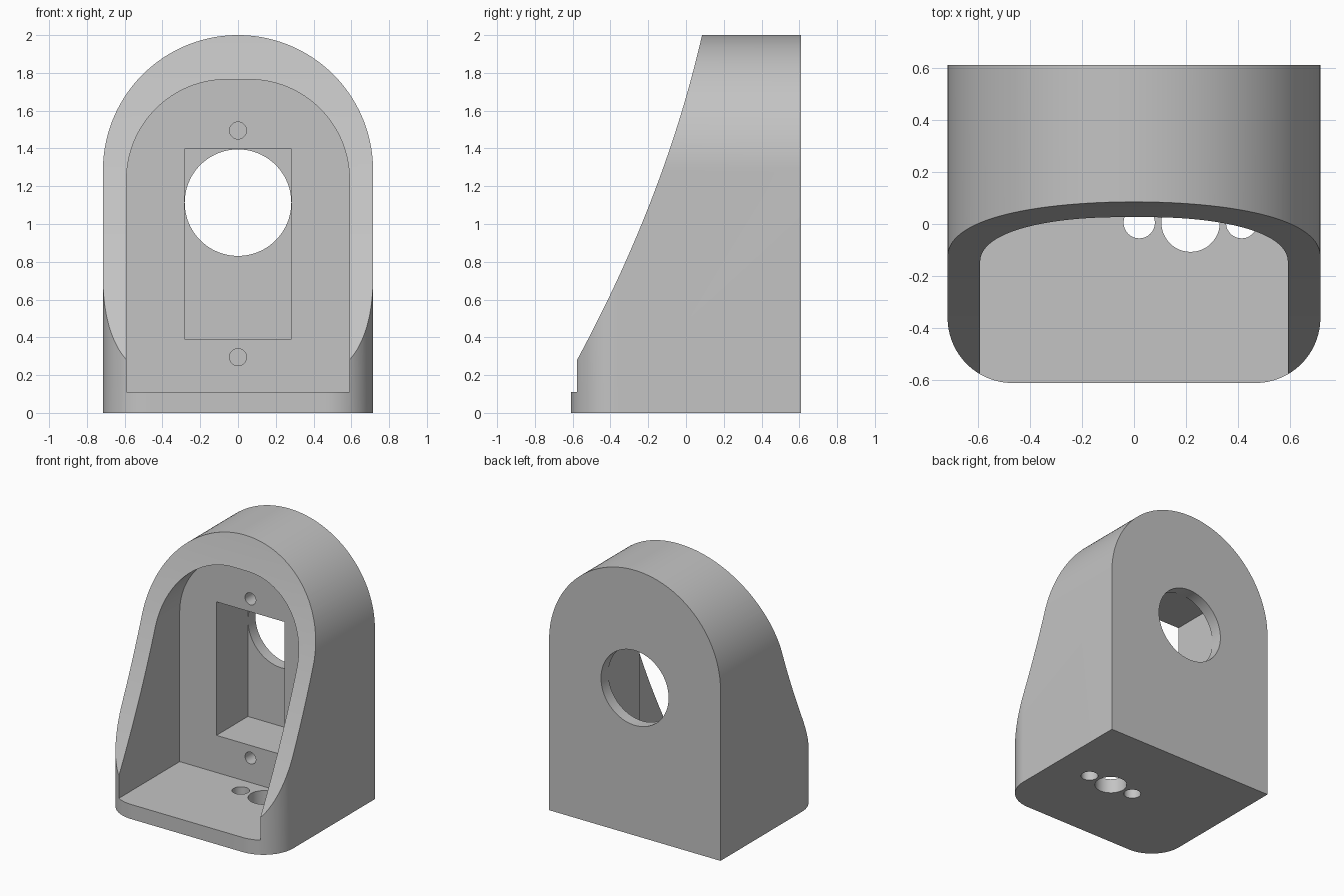
import bpy, bmesh, math
from mathutils import Vector

if "Cube" in bpy.data.objects:
    bpy.data.objects.remove(bpy.data.objects["Cube"])

grey = bpy.data.materials.new("plain grey")
grey.diffuse_color = (0.55, 0.55, 0.55, 1)
grey.use_nodes = True
grey.node_tree.nodes["Principled BSDF"].inputs["Base Color"].default_value = grey.diffuse_color


def arc(cx, cy, r, a0, a1, n):
    """Points on an arc, angles in degrees."""
    return [(cx + r * math.cos(math.radians(a0 + (a1 - a0) * i / n)),
             cy + r * math.sin(math.radians(a0 + (a1 - a0) * i / n))) for i in range(n + 1)]


def prism(name, pts, axis, lo, hi):
    """Extrude a 2D outline along one axis from lo to hi."""
    place = {'X': lambda p, d: (d, p[0], p[1]),
             'Y': lambda p, d: (p[0], d, p[1]),
             'Z': lambda p, d: (p[0], p[1], d)}[axis]
    bm = bmesh.new()
    face = bm.faces.new([bm.verts.new(place(p, lo)) for p in pts])
    new = bmesh.ops.extrude_face_region(bm, geom=[face])["geom"]
    step = Vector(place((0, 0), hi - lo))
    bmesh.ops.translate(bm, vec=step, verts=[v for v in new if isinstance(v, bmesh.types.BMVert)])
    bmesh.ops.recalc_face_normals(bm, faces=bm.faces)
    me = bpy.data.meshes.new(name)
    bm.to_mesh(me)
    bm.free()
    me.materials.append(grey)
    ob = bpy.data.objects.new(name, me)
    bpy.context.collection.objects.link(ob)
    return ob


def rect(x0, x1, y0, y1):
    return [(x0, y0), (x1, y0), (x1, y1), (x0, y1)]


def circle(cx, cy, r, n=64):
    return arc(cx, cy, r, 0, 360, n)[:-1]


def combine(cutter, operation='DIFFERENCE'):
    mod = housing.modifiers.new(cutter.name, 'BOOLEAN')
    mod.operation = operation
    mod.solver = 'EXACT'
    mod.object = cutter
    bpy.context.view_layer.objects.active = housing
    bpy.ops.object.modifier_apply(modifier=mod.name)
    bpy.data.objects.remove(cutter)


# Arched housing block
W, D = 0.715, 0.61
housing = prism("housing", [(-W, 0), (W, 0)] + arc(0, 2 - W, W, 0, 180, 96), 'Y', -D, D)

# Rounded front corners
R = 0.25
plan = [(W + 0.1, 1), (W + 0.1, -D + R), *arc(W - R, -D + R, R, 0, -90, 24)]
plan = [(W, 1)] + plan[2:]
plan += [(-x, y) for x, y in reversed(plan)]
plan = [(x * 1.00001, y) for x, y in plan]
combine(prism("corner_rounding", plan, 'Z', -0.5, 2.5), 'INTERSECT')

# Curved sloping front
slope = []
for i in range(41):
    z = 0.2 + 1.9 * i / 40
    t = (z - 1.14) / 0.86
    slope.append((-0.246 + 0.331 * t + 0.067 * (1 - t * t), z))
combine(prism("front_slope", [(-1, 0.2)] + slope + [(-1, 2.1)], 'X', -1, 1))

# Main pocket with rounded top corners
P, r, top = 0.59, 0.53, 1.765
pocket = [(-P, 0.11), (P, 0.11), *arc(P - r, top - r, r, 0, 90, 32),
          *arc(r - P, top - r, r, 90, 180, 32)]
combine(prism("pocket", pocket, 'Y', -0.9, 0.148))

# Rectangular recess and round opening through the back
combine(prism("recess", rect(-0.283, 0.283, 0.39, 1.397), 'Y', 0.0, 0.522))
combine(prism("back_opening", circle(0, 1.113, 0.282, 96), 'Y', 0.4, 0.8))

# Blind screw holes above and below the recess
for z in (0.295, 1.495):
    combine(prism("screw_hole", circle(0, z, 0.045, 32), 'Y', 0.0, 0.4))

# Holes through the floor
for x, rad in ((0.02, 0.06), (0.217, 0.112), (0.413, 0.06)):
    combine(prism("floor_hole", circle(x, 0.005, rad, 48), 'Z', -0.2, 0.2))

# Smooth curves, sharp edges
bpy.ops.object.select_all(action='DESELECT')
housing.select_set(True)
bpy.context.view_layer.objects.active = housing
bpy.ops.object.shade_smooth_by_angle(angle=math.radians(30))
